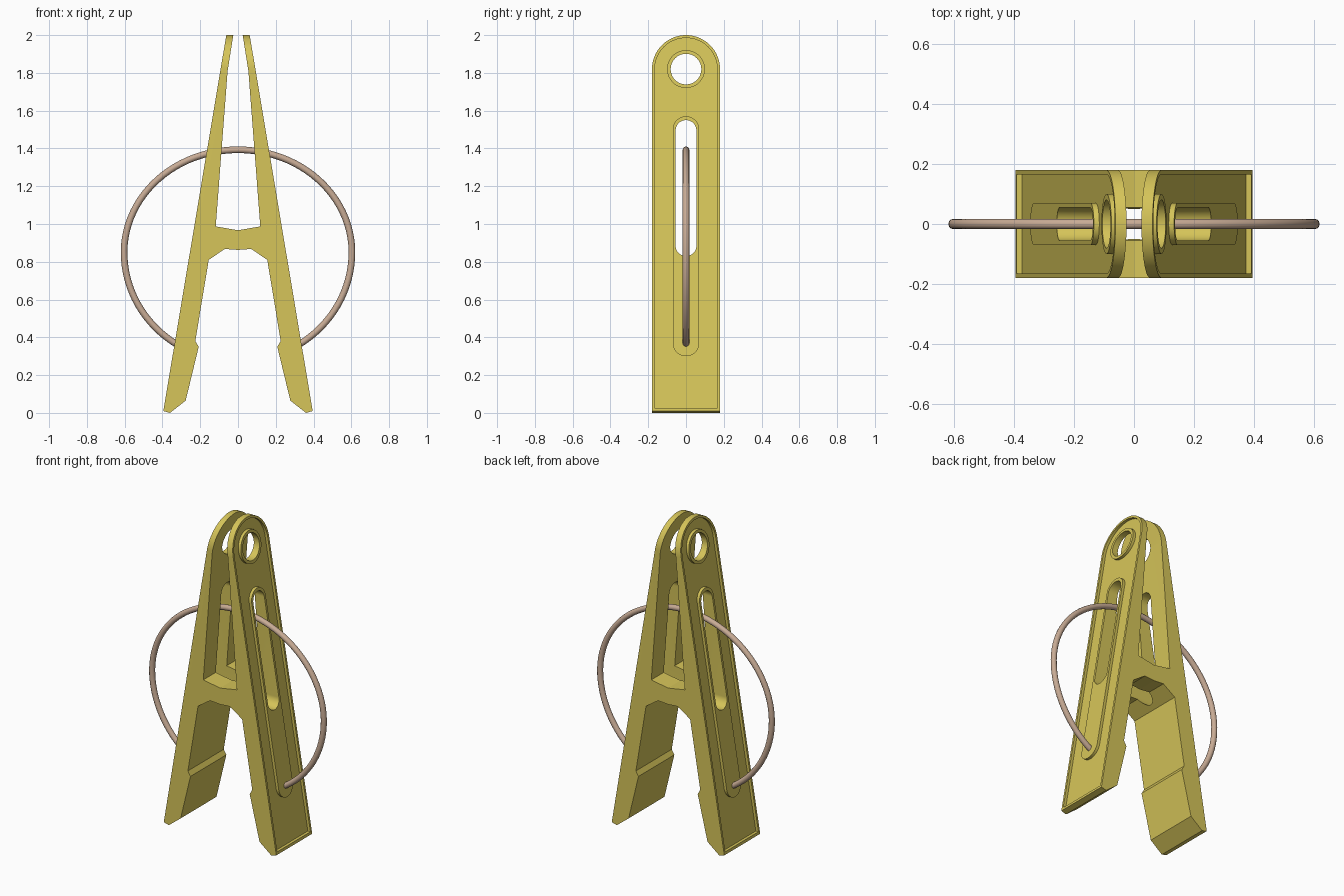
import bpy, bmesh, math

if "Cube" in bpy.data.objects:
    bpy.data.objects.remove(bpy.data.objects["Cube"])


def material(name, rgb):
    m = bpy.data.materials.new(name)
    m.diffuse_color = (*rgb, 1)
    m.use_nodes = True
    m.node_tree.nodes["Principled BSDF"].inputs["Base Color"].default_value = m.diffuse_color
    return m


YELLOW = material("yellow plastic", (0.67, 0.555, 0.10))
TAN = material("tan wire", (0.58, 0.41, 0.30))


def outer(z):
    """x of the sloping outer face at height z"""
    return 0.397 - 0.1675 * z


def prism(name, near, far):
    """solid between two matching loops of points"""
    bm = bmesh.new()
    a = [bm.verts.new(p) for p in near]
    b = [bm.verts.new(p) for p in far]
    n = len(a)
    bm.faces.new(a)
    bm.faces.new(b[::-1])
    for i in range(n):
        j = (i + 1) % n
        bm.faces.new((a[j], a[i], b[i], b[j]))
    bmesh.ops.recalc_face_normals(bm, faces=bm.faces)
    me = bpy.data.meshes.new(name)
    bm.to_mesh(me)
    bm.free()
    ob = bpy.data.objects.new(name, me)
    me.materials.append(YELLOW)
    bpy.context.collection.objects.link(ob)
    return ob


def stadium(r, z0, z1, flat_base=False, seg=36):
    """(y, z) outline with a round top, and a round or flat base"""
    pts = [(r * math.cos(math.pi * i / seg), z1 - r + r * math.sin(math.pi * i / seg))
           for i in range(seg + 1)]
    if flat_base:
        return pts + [(-r, z0), (r, z0)]
    low = [(-r * math.cos(math.pi * i / seg), z0 + r - r * math.sin(math.pi * i / seg))
           for i in range(seg + 1)]
    if abs(z1 - z0 - 2 * r) < 1e-6:      # full circle: drop doubled ends
        low = low[1:-1]
    return pts + low


def slanted(name, outline, side, inner, out):
    """outline pushed along x, following the slope of the outer face"""
    return prism(name, [(side * (outer(z) - inner), y, z) for y, z in outline],
                 [(side * (outer(z) + out), y, z) for y, z in outline])


def straight(name, outline):
    return prism(name, [(-1, y, z) for y, z in outline], [(1, y, z) for y, z in outline])


def boolean(target, tool, op):
    mod = target.modifiers.new("cut", 'BOOLEAN')
    mod.operation, mod.solver, mod.object = op, 'EXACT', tool
    bpy.context.view_layer.objects.active = target
    bpy.ops.object.modifier_apply(modifier=mod.name)
    bpy.data.objects.remove(tool)


# Clip body: both legs and the bridge as one extruded profile
half = [(0, 0.863), (0.07, 0.868), (0.155, 0.81), (0.226, 0.38), (0.208, 0.35),
        (0.277, 0.065), (0.36, 0.0), (outer(0.01), 0.01), (outer(2), 2.0),
        (0.025, 2.0), (0.055, 1.81), (0.118, 0.987), (0, 0.967)]
profile = half + [(-x, z) for x, z in half[-2:0:-1]]
body = prism("clip_body", [(x, -0.181, z) for x, z in profile],
             [(x, 0.181, z) for x, z in profile])

# Rounded upper ends
boolean(body, straight("round_top", stadium(0.18, -0.1, 2.0, True)), 'INTERSECT')

# Sunken panels with raised pads around the slot and the hole
for side in (-1, 1):
    boolean(body, slanted("panel", stadium(0.166, 0.027, 1.985, True), side, 0.018, 0.1),
            'DIFFERENCE')
    boolean(body, slanted("slot_pad", stadium(0.07, 0.30, 1.57), side, 0.026, 0), 'UNION')
    boolean(body, slanted("hole_pad", stadium(0.1, 1.72, 1.92), side, 0.026, 0), 'UNION')

# Through slot and hanging hole
boolean(body, straight("slot", stadium(0.055, 0.83, 1.55)), 'DIFFERENCE')
boolean(body, straight("hole", stadium(0.081, 1.739, 1.901)), 'DIFFERENCE')

# Wire spring: flattened arch above, circular below, ends sunk in the pads
path = []
for i in range(81):
    t = math.radians(-58.5 + 297 * i / 80)
    path.append((0.603 * math.cos(t), 0, 0.85 + (0.543 if t > 0 and math.sin(t) > 0 else 0.578)
                 * math.sin(t)))
path = [(0.295, 0, 0.35)] + path + [(-0.295, 0, 0.35)]
cu = bpy.data.curves.new("wire_spring", 'CURVE')
cu.dimensions = '3D'
cu.bevel_depth = 0.0175
cu.bevel_resolution = 4
cu.use_fill_caps = True
sp = cu.splines.new('POLY')
sp.points.add(len(path) - 1)
for p, co in zip(sp.points, path):
    p.co = (*co, 1)
cu.materials.append(TAN)
wire = bpy.data.objects.new("wire_spring", cu)
bpy.context.collection.objects.link(wire)
bpy.ops.object.select_all(action='DESELECT')
wire.select_set(True)
bpy.context.view_layer.objects.active = wire
bpy.ops.object.convert(target='MESH')
bpy.ops.object.shade_smooth_by_angle(angle=math.radians(50))

# Smooth only the round edges of the body
bpy.ops.object.select_all(action='DESELECT')
body.select_set(True)
bpy.context.view_layer.objects.active = body
bpy.ops.object.shade_smooth_by_angle(angle=math.radians(7))
